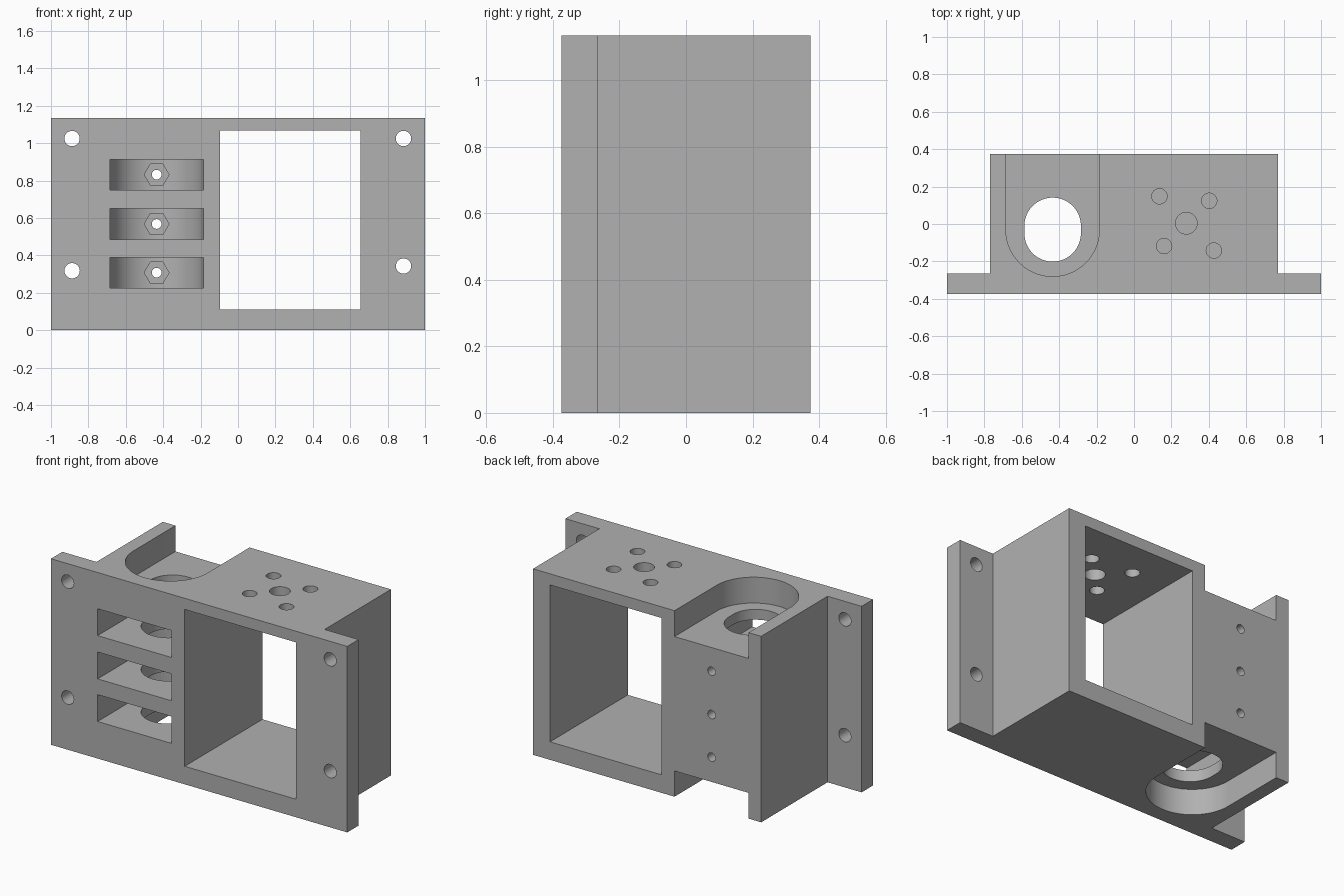
import bpy, bmesh, math
from mathutils import Vector

cube = bpy.data.objects.get("Cube")
if cube:
    bpy.data.objects.remove(cube, do_unlink=True)

H = 1.135           # overall height
FRONT, BACK = -0.375, 0.375
BORE = (-0.435, -0.03)
POCKET_R = 0.25
LEVELS = (0.308, 0.568, 0.832)

grey = bpy.data.materials.new("machined grey")
grey.use_nodes = True
colour = (0.44, 0.44, 0.44, 1)
grey.diffuse_color = colour
grey.node_tree.nodes["Principled BSDF"].inputs["Base Color"].default_value = colour


def prism(name, outline, lo, hi, axis="Z"):
    """Extrude a 2D outline: (x, y) along Z, or (x, z) along Y."""
    def place(p, t):
        return (p[0], p[1], t) if axis == "Z" else (p[0], t, p[1])
    bm = bmesh.new()
    face = bm.faces.new([bm.verts.new(place(p, lo)) for p in outline])
    top = bmesh.ops.extrude_face_region(bm, geom=[face])["geom"]
    move = Vector(place((0, 0), hi - lo))
    bmesh.ops.translate(bm, vec=move, verts=[v for v in top if isinstance(v, bmesh.types.BMVert)])
    bmesh.ops.recalc_face_normals(bm, faces=bm.faces)
    mesh = bpy.data.meshes.new(name)
    bm.to_mesh(mesh)
    bm.free()
    mesh.materials.append(grey)
    ob = bpy.data.objects.new(name, mesh)
    bpy.context.collection.objects.link(ob)
    return ob


def arc(cx, cy, r, start, end, n):
    steps = [math.radians(start + (end - start) * i / n) for i in range(n + 1)]
    return [(cx + r * math.cos(a), cy + r * math.sin(a)) for a in steps]


def circle(cx, cy, r, n=32):
    return arc(cx, cy, r, 0, 360, n)[:-1]


def rect(x0, x1, y0, y1):
    return [(x0, y0), (x1, y0), (x1, y1), (x0, y1)]


# Body with mounting flange
bracket = prism("bracket_body", [
    (-1, FRONT), (1, FRONT), (1, -0.265), (0.77, -0.265), (0.77, BACK),
    (-0.77, BACK), (-0.77, -0.265), (-1, -0.265)], 0, H)


def cut(outline, lo, hi, axis="Z"):
    cutter = prism("cutter", outline, lo, hi, axis)
    mod = bracket.modifiers.new("cut", "BOOLEAN")
    mod.operation = "DIFFERENCE"
    mod.solver = "EXACT"
    mod.object = cutter
    bpy.context.view_layer.objects.active = bracket
    bpy.ops.object.modifier_apply(modifier=mod.name)
    bpy.data.objects.remove(cutter, do_unlink=True)


# Large motor window
cut(rect(-0.097, 0.655, 0.11, 1.067), -0.5, 0.5, "Y")

# Round-ended pockets above and below, open to the back
bx, by = BORE
pocket = arc(bx, by, POCKET_R, 180, 360, 48) + [(bx + POCKET_R, 0.5), (bx - POCKET_R, 0.5)]
cut(pocket, 0.977, H + 0.1)
cut(pocket, -0.1, 0.157)

# Round-ended slots, open to the front
slot = arc(bx, by, POCKET_R, 0, 180, 48) + [(bx - POCKET_R, -0.5), (bx + POCKET_R, -0.5)]
for z in LEVELS:
    cut(slot, z - 0.082, z + 0.082)

# Oblong bore through the shelves
cut(arc(bx, by + 0.02, 0.151, 0, 180, 32) + arc(bx, by - 0.02, 0.151, 180, 360, 32), 0.1, 1.05)

# Nut traps and bolt holes behind the slots
for z in LEVELS:
    cut(circle(bx, z, 0.066, 6), 0.1, 0.28, "Y")
    cut(circle(bx, z, 0.026, 24), 0.15, 0.5, "Y")

# Flange mounting holes
for x, z in ((-0.887, 1.025), (-0.887, 0.318), (0.885, 1.025), (0.885, 0.343)):
    cut(circle(x, z, 0.041), -0.5, -0.2, "Y")

# Shaft hole and screw holes in the top plate
cut(circle(0.28, 0.004, 0.058), 1.0, 1.2)
for x, y in ((0.136, 0.148), (0.402, 0.124), (0.161, -0.118), (0.427, -0.142)):
    cut(circle(x, y, 0.041), 1.0, 1.2)

bpy.ops.object.select_all(action="DESELECT")
bracket.select_set(True)
bpy.context.view_layer.objects.active = bracket
bpy.ops.object.shade_smooth_by_angle(angle=math.radians(30))
